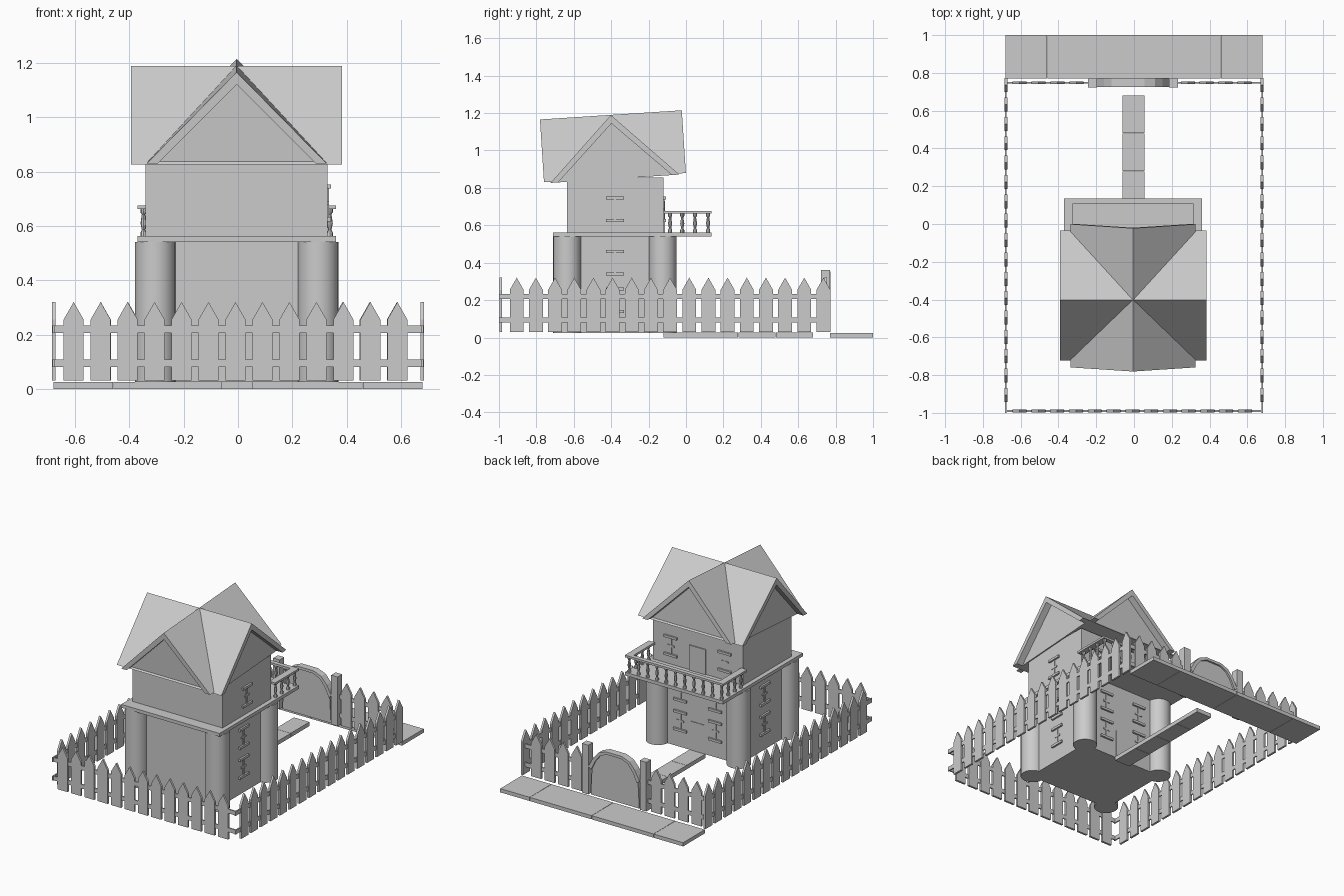
import bpy, bmesh, math
from mathutils import Matrix, Vector

if "Cube" in bpy.data.objects:
    bpy.data.objects.remove(bpy.data.objects["Cube"])

CX = -0.005  # house centre line


def finish(name, bm, smooth=False):
    bmesh.ops.recalc_face_normals(bm, faces=bm.faces)
    me = bpy.data.meshes.new(name)
    bm.to_mesh(me)
    bm.free()
    ob = bpy.data.objects.new(name, me)
    bpy.context.collection.objects.link(ob)
    if smooth:
        bpy.ops.object.select_all(action='DESELECT')
        ob.select_set(True)
        bpy.context.view_layer.objects.active = ob
        bpy.ops.object.shade_smooth_by_angle(angle=math.radians(35))
    return ob


def add_box(bm, x0, x1, y0, y1, z0, z1):
    m = Matrix.Translation(((x0 + x1) / 2, (y0 + y1) / 2, (z0 + z1) / 2))
    m = m @ Matrix.Diagonal((x1 - x0, y1 - y0, z1 - z0, 1))
    bmesh.ops.create_cube(bm, size=1, matrix=m)


def boxes(name, *dims):
    bm = bmesh.new()
    for d in dims:
        add_box(bm, *d)
    return finish(name, bm)


def add_prism(bm, pts, d0, d1, axis):
    """Extrude a (side, z) outline along x or y."""
    def put(p, d):
        return bm.verts.new((p[0], d, p[1]) if axis == 'y' else (d, p[0], p[1]))
    a = [put(p, d0) for p in pts]
    b = [put(p, d1) for p in pts]
    bm.faces.new(a)
    bm.faces.new(b[::-1])
    n = len(pts)
    for i in range(n):
        j = (i + 1) % n
        bm.faces.new((a[i], b[i], b[j], a[j]))


def add_lathe(bm, profile, x, y, sides):
    rings = [[bm.verts.new((x + r * math.cos(2 * math.pi * k / sides),
                            y + r * math.sin(2 * math.pi * k / sides), z))
              for k in range(sides)] for r, z in profile]
    for lo, hi in zip(rings, rings[1:]):
        for k in range(sides):
            j = (k + 1) % sides
            bm.faces.new((lo[k], lo[j], hi[j], hi[k]))
    bm.faces.new(rings[0][::-1])
    bm.faces.new(rings[-1])


# Pavement slabs and garden path
edges = [-0.68, -0.46, 0.0, 0.46, 0.68]
boxes("pavement", *[(a + 0.001, b - 0.001, 0.77, 1.0, 0, 0.025)
                    for a, b in zip(edges, edges[1:])])
boxes("garden_path", *[(-0.06, 0.055, -0.12 + 0.2 * i + 0.001, 0.08 + 0.2 * i - 0.001, 0, 0.027)
                       for i in range(4)])

# House storeys, balcony slab and corner columns
boxes("lower_storey", (CX - 0.31, CX + 0.31, -0.64, -0.12, 0.025, 0.545))
boxes("upper_storey", (CX - 0.335, CX + 0.335, -0.635, -0.12, 0.555, 0.855))
boxes("balcony_slab", (CX - 0.365, CX + 0.365, -0.71, 0.135, 0.54, 0.562))
bm = bmesh.new()
for sx in (-0.3, 0.3):
    for y in (-0.635, -0.125):
        add_lathe(bm, [(0.075, 0.025), (0.075, 0.54)], CX + sx, y, 24)
finish("corner_columns", bm, True)

# Balcony railing with turned balusters
boxes("balcony_rail", (CX - 0.365, CX - 0.32, -0.12, 0.135, 0.662, 0.676),
      (CX + 0.32, CX + 0.365, -0.12, 0.135, 0.662, 0.676),
      (CX - 0.32, CX + 0.32, 0.105, 0.135, 0.662, 0.676))
spots = [(CX + s * 0.343, y) for s in (-1, 1) for y in (-0.085, -0.02, 0.048)]
spots += [(CX - 0.343 + 0.0686 * i, 0.118) for i in range(11)]
turned = [(0.011, 0.56), (0.011, 0.575), (0.006, 0.585), (0.011, 0.61),
          (0.006, 0.642), (0.011, 0.65), (0.011, 0.664)]
bm = bmesh.new()
for x, y in spots:
    add_lathe(bm, turned, x, y, 8)
finish("balusters", bm, True)


# Windows: sill, lintel and slim glazing bars on a wall plane
def window(name, c, z, wall, axis, out):
    bm = bmesh.new()
    for a0, a1, z0, z1, d in ((-0.048, 0.048, 0.052, 0.068, 0.012),
                              (-0.048, 0.048, -0.068, -0.052, 0.012),
                              (-0.025, 0.025, -0.006, 0.006, 0.005),
                              (-0.006, 0.006, -0.052, 0.052, 0.005)):
        w0, w1 = sorted((wall - 0.004 * out, wall + d * out))
        if axis == 'x':
            add_box(bm, w0, w1, c + a0, c + a1, z + z0, z + z1)
        else:
            add_box(bm, c + a0, c + a1, w0, w1, z + z0, z + z1)
    finish(name, bm)


for s, side in ((-1, "left"), (1, "right")):
    for z, row in ((0.2, "low"), (0.4, "high")):
        window(f"{side}_side_window_{row}", -0.38, z, CX + s * 0.31, 'x', s)
        window(f"back_{side}_window_{row}", CX + s * 0.13, z, -0.12, 'y', 1)
    window(f"back_{side}_upper_window", CX + s * 0.2, 0.685, -0.12, 'y', 1)
window("right_side_upper_window", -0.38, 0.685, CX + 0.335, 'x', 1)
boxes("balcony_door", (CX - 0.06, CX + 0.06, -0.125, -0.113, 0.56, 0.73))
boxes("ground_door", (CX - 0.05, CX + 0.05, -0.125, -0.116, 0.027, 0.22))

# Crossed gable roof, tipped slightly towards the front
tilt = Matrix.Translation((CX, -0.38, 0.855)) @ Matrix.Rotation(math.radians(3.7), 4, 'X')


def gable(name, w, h, length, recess, axis, z):
    chevron = [(-w, z), (0, h), (w, z), (w - 0.04, z), (0, h - 0.045), (-w + 0.04, z)]
    bm = bmesh.new()
    add_prism(bm, chevron, -length, length, axis)
    bmesh.ops.transform(bm, matrix=tilt, verts=bm.verts)
    finish(name + "_roof", bm)
    bm = bmesh.new()
    add_prism(bm, [(-w + 0.035, z), (0, h - 0.04), (w - 0.035, z)],
              -length + recess, length - recess, axis)
    bmesh.ops.transform(bm, matrix=tilt, verts=bm.verts)
    finish(name + "_gable_wall", bm)


gable("front_to_back", 0.33, 0.336, 0.38, 0.045, 'y', 0.0)
gable("side_to_side", 0.345, 0.335, 0.388, 0.045, 'x', -0.006)


# Picket fence runs
def fence(name, centres, r0, r1, plane, axis):
    bm = bmesh.new()
    for c in centres:
        add_prism(bm, [(c - 0.037, 0.03), (c + 0.037, 0.03), (c + 0.037, 0.255),
                       (c, 0.32), (c - 0.037, 0.255)], plane - 0.007, plane + 0.007, axis)
    for z in (0.08, 0.205):
        add_prism(bm, [(r0, z), (r1, z), (r1, z + 0.028), (r0, z + 0.028)],
                  plane - 0.004, plane + 0.004, axis)
    finish(name, bm)


fence("front_fence", [-0.605 + 0.0993 * i for i in range(13)], -0.683, 0.683, -0.99, 'y')
for s, side in ((-1, "left"), (1, "right")):
    fence(side + "_fence", [-0.905 + 0.1025 * i for i in range(17)], -1.0, 0.755, s * 0.678, 'x')
fence("back_fence_left", [-0.605 + 0.1 * i for i in range(4)], -0.683, -0.24, 0.747, 'y')
fence("back_fence_right", [0.285 + 0.1 * i for i in range(4)], 0.22, 0.683, 0.747, 'y')

# Arched gate between two posts
boxes("gate_posts", *[(CX + s * 0.215 - 0.024, CX + s * 0.215 + 0.024, 0.722, 0.77, 0.03, 0.36)
                      for s in (-1, 1)])
half = [(0.19, 0.22), (0.155, 0.285), (0.115, 0.33), (0.06, 0.352)]
arch = [(CX + x, z) for x, z in half] + [(CX - x, z) for x, z in half[::-1]]
inner = [(CX + (x - CX) * 0.9, z - 0.018) for x, z in arch]
bm = bmesh.new()
add_prism(bm, [(CX - 0.18, 0.03), (CX + 0.18, 0.03)] + inner, 0.735, 0.76, 'y')
finish("gate_panel", bm)
bm = bmesh.new()
add_prism(bm, arch + inner[::-1], 0.725, 0.772, 'y')
finish("gate_arch", bm)
